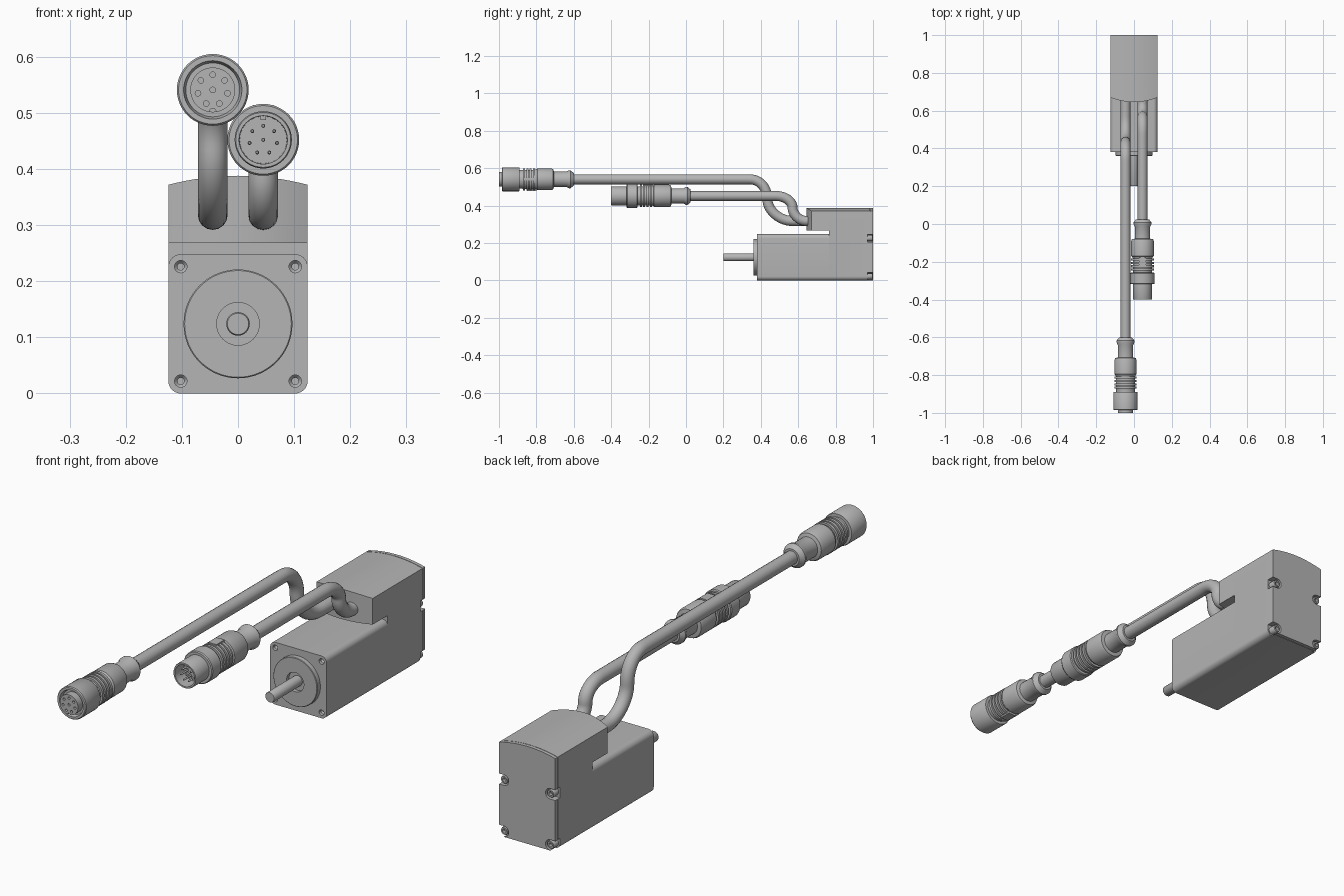
import bpy, bmesh, math
from mathutils import Vector

if "Cube" in bpy.data.objects:
    bpy.data.objects.remove(bpy.data.objects["Cube"])

grey = bpy.data.materials.new("plain grey")
grey.use_nodes = True
GREY = (0.46, 0.46, 0.46, 1)
grey.diffuse_color = GREY
grey.node_tree.nodes["Principled BSDF"].inputs["Base Color"].default_value = GREY

HALF = 0.124          # half width of the motor
AXIS = 0.124          # height of the shaft
SCREW = 0.102         # screw offset from the shaft axis


def finish(name, bm):
    bmesh.ops.recalc_face_normals(bm, faces=bm.faces)
    mesh = bpy.data.meshes.new(name)
    bm.to_mesh(mesh)
    bm.free()
    mesh.materials.append(grey)
    ob = bpy.data.objects.new(name, mesh)
    bpy.context.collection.objects.link(ob)
    return ob


def prism(name, outline, y0, y1):
    """Extrude an x-z outline along y."""
    bm = bmesh.new()
    a = [bm.verts.new((x, y0, z)) for x, z in outline]
    b = [bm.verts.new((x, y1, z)) for x, z in outline]
    bm.faces.new(a)
    bm.faces.new(b)
    for i in range(len(a)):
        j = (i + 1) % len(a)
        bm.faces.new((a[i], a[j], b[j], b[i]))
    return finish(name, bm)


def lathe(name, profile, x, z, n=48):
    """Turn a (y, radius) profile about an axis along y."""
    bm = bmesh.new()
    rings = []
    for y, r in profile:
        rings.append([bm.verts.new((x + r * math.cos(t * math.tau / n), y,
                                    z + r * math.sin(t * math.tau / n))) for t in range(n)])
    for a, b in zip(rings, rings[1:]):
        for i in range(n):
            j = (i + 1) % n
            bm.faces.new((a[i], a[j], b[j], b[i]))
    bm.faces.new(rings[0])
    bm.faces.new(rings[-1])
    return finish(name, bm)


def box(name, x0, x1, y0, y1, z0, z1):
    return prism(name, [(x0, z0), (x1, z0), (x1, z1), (x0, z1)], y0, y1)


def cut(ob, cutters):
    bpy.context.view_layer.objects.active = ob
    for c in cutters:
        c.hide_render = True
        m = ob.modifiers.new("cut", "BOOLEAN")
        m.operation, m.solver, m.object = "DIFFERENCE", "EXACT", c
        bpy.ops.object.modifier_apply(modifier=m.name)
        bpy.data.objects.remove(c)


def corner(cx, cz, start, r=0.022, n=8):
    return [(cx + r * math.cos(math.radians(start + 90 * i / n)),
             cz + r * math.sin(math.radians(start + 90 * i / n))) for i in range(n + 1)]


def arch(x):
    return 0.388 - 0.016 * (x / HALF) ** 2


# Motor body with rounded edges and front screw holes
inner = HALF - 0.022
bottom = corner(-inner, 0.022, 180) + corner(inner, 0.022, 270)
body = prism("motor_body", bottom + corner(inner, 0.226, 0) + corner(-inner, 0.226, 90), 0.38, 0.765)
corners = [(sx * SCREW, AXIS + sz * SCREW) for sx in (-1, 1) for sz in (-1, 1)]
cut(body, [lathe("hole_cutter", [(0.37, 0.011), (0.392, 0.011), (0.398, 0.006), (0.41, 0.006)], x, z, 24)
           for x, z in corners])

# Rear body and end cap share one outline with an arched top
N = 16
xs = [HALF - 2 * HALF * i / N for i in range(N + 1)]
rear_outline = bottom + [(x, arch(x)) for x in xs]
rear = prism("rear_body", rear_outline, 0.765, 0.984)
seam = prism("cap_seam", [(x * 0.985, AXIS + (z - AXIS) * 0.99) for x, z in rear_outline], 0.984, 0.986)
cap = prism("end_cap", rear_outline, 0.986, 1.0)


def notches():
    for x, z in corners:
        s = math.copysign(1, x)
        low = -0.01 if z < AXIS else z - 0.021
        yield lathe("notch_cutter", [(0.97, 0.021), (1.01, 0.021)], x, z, 24)
        yield box("notch_cutter", min(x, s * 0.14), max(x, s * 0.14), 0.97, 1.01, low, z + 0.021)


for part in (rear, seam, cap):
    cut(part, list(notches()))

# Cap screws with sockets
for i, (x, z) in enumerate(corners):
    lathe(f"cap_screw_{i + 1}", [(0.965, 0.016), (0.995, 0.016), (0.998, 0.014),
                                 (0.998, 0.008), (0.985, 0.008)], x, z, 24)

# Overhanging cable hood with a bowed front
bm = bmesh.new()
cols = []
for x in xs:
    front = 0.645 + 0.025 * (x / HALF) ** 2
    cols.append([bm.verts.new(p) for p in ((x, front, 0.268), (x, front, arch(x)),
                                           (x, 0.765, arch(x)), (x, 0.765, 0.268))])
for a, b in zip(cols, cols[1:]):
    for i in range(4):
        j = (i + 1) % 4
        bm.faces.new((a[i], a[j], b[j], b[i]))
bm.faces.new(cols[0])
bm.faces.new(cols[-1])
finish("cable_hood", bm)

# Pilot boss with a recess, and the shaft
lathe("pilot_boss", [(0.39, 0.097), (0.362, 0.097), (0.36, 0.095), (0.36, 0.038), (0.375, 0.038)], 0, AXIS, 64)
lathe("shaft", [(0.2, 0.019), (0.203, 0.021), (0.38, 0.021)], 0, AXIS, 32)


# Cables
def cable(name, x, points):
    cu = bpy.data.curves.new(name, "CURVE")
    cu.dimensions = "3D"
    cu.bevel_depth, cu.bevel_resolution, cu.resolution_u = 0.0265, 6, 14
    cu.use_fill_caps = True
    sp = cu.splines.new("BEZIER")
    sp.bezier_points.add(len(points) - 1)
    for bp, (y, z, dy, dz) in zip(sp.bezier_points, points):
        co, d = Vector((x, y, z)), Vector((0, dy, dz))
        bp.handle_left_type = bp.handle_right_type = "FREE"
        bp.co, bp.handle_left, bp.handle_right = co, co - d, co + d
    ob = bpy.data.objects.new(name, cu)
    bpy.context.collection.objects.link(ob)
    cu.materials.append(grey)
    bpy.ops.object.select_all(action="DESELECT")
    ob.select_set(True)
    bpy.context.view_layer.objects.active = ob
    bpy.ops.object.convert(target="MESH")


X1, Z1, X2, Z2 = -0.045, 0.541, 0.045, 0.452
cable("long_cable", X1, [(0.68, 0.318, -0.02, 0), (0.57, 0.318, -0.07, 0), (0.435, 0.435, 0, 0.06),
                         (0.34, Z1, -0.055, 0), (-0.62, Z1, -0.02, 0)])
cable("short_cable", X2, [(0.68, 0.318, -0.01, 0), (0.645, 0.318, -0.04, 0), (0.57, 0.388, 0, 0.035),
                          (0.48, Z2, -0.05, 0), (0, Z2, -0.02, 0)])


def ribs(y0, count, step, low, high):
    out = []
    for i in range(count):
        y = y0 + i * step
        out += [(y, low), (y, high), (y + step * 0.6, high), (y + step * 0.6, low)]
    return out


def pin_spots(x, z, r=0.027):
    angles = [math.pi / 2 + i * math.tau / 7 for i in range(7)]
    return [(x, z)] + [(x + r * math.cos(a), z + r * math.sin(a)) for a in angles]


# Socket connector on the long cable
socket = lathe("socket_connector",
               [(-1.0, 0.040), (-0.97, 0.040), (-0.97, 0.048), (-0.985, 0.052), (-0.985, 0.061),
                (-0.981, 0.064), (-0.893, 0.064), (-0.89, 0.062), (-0.89, 0.050), (-0.875, 0.050)]
               + ribs(-0.872, 4, 0.018, 0.051, 0.059)
               + [(-0.798, 0.055), (-0.795, 0.058), (-0.72, 0.058), (-0.71, 0.054), (-0.706, 0.041),
                  (-0.64, 0.041), (-0.625, 0.048), (-0.618, 0.048), (-0.6, 0.034), (-0.6, 0.02)], X1, Z1)
cut(socket, [lathe("pin_cutter", [(-1.01, 0.005), (-0.98, 0.005)], x, z, 16) for x, z in pin_spots(X1, Z1)]
    + [lathe("key_cutter", [(-1.01, 0.006), (-0.975, 0.006)], X1, Z1 - 0.039, 16)])

# Plug connector on the short cable, with pins in its cavity
lathe("plug_connector",
      [(-0.345, 0.042), (-0.4, 0.043), (-0.4, 0.049), (-0.396, 0.051), (-0.318, 0.051), (-0.318, 0.061),
       (-0.314, 0.064), (-0.262, 0.064), (-0.258, 0.061), (-0.258, 0.050), (-0.25, 0.050)]
      + ribs(-0.247, 4, 0.018, 0.051, 0.060)
      + [(-0.173, 0.055), (-0.17, 0.060), (-0.09, 0.060), (-0.08, 0.056), (-0.078, 0.041),
         (-0.012, 0.041), (0, 0.048), (0.008, 0.048), (0.025, 0.034), (0.025, 0.02)], X2, Z2)
for i, (x, z) in enumerate(pin_spots(X2, Z2, 0.025)):
    lathe(f"plug_pin_{i + 1}", [(-0.392, 0.002), (-0.388, 0.0035), (-0.34, 0.0035)], x, z, 12)
box("plug_key", X2 - 0.005, X2 + 0.005, -0.395, -0.34, Z2 + 0.035, Z2 + 0.044)

# Raised alignment marks on the grips
for name, x, y, z in (("socket_mark", X1, -0.85, Z1 - 0.062), ("plug_mark", X2, -0.225, Z2 + 0.052)):
    box(name, x - 0.018, x + 0.018, y, y + 0.05, z, z + 0.01)

# Smooth shading with sharp edges kept
for ob in bpy.context.scene.objects:
    if ob.type == "MESH":
        ob.select_set(True)
        bpy.context.view_layer.objects.active = ob
bpy.ops.object.shade_smooth_by_angle(angle=math.radians(35))
